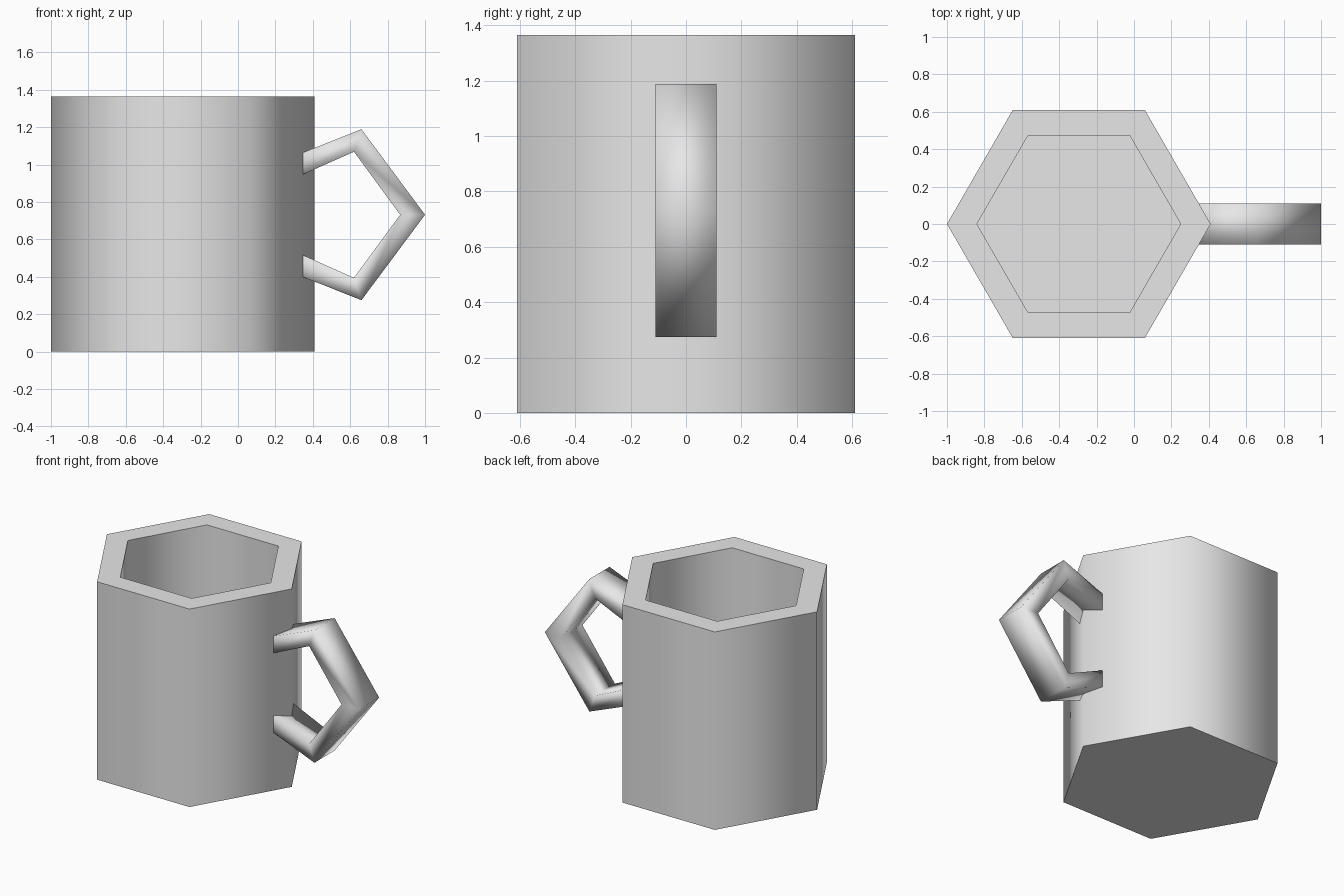
import bpy, bmesh, math

cube = bpy.data.objects.get("Cube")
if cube:
    bpy.data.objects.remove(cube, do_unlink=True)

CENTRE_X = -0.295
HEIGHT = 1.365

grey = bpy.data.materials.new("light_grey")
grey.use_nodes = True
grey.diffuse_color = (0.8, 0.8, 0.8, 1)
grey.node_tree.nodes["Principled BSDF"].inputs["Base Color"].default_value = (0.8, 0.8, 0.8, 1)


def finish(name, bm, smooth_angle):
    bmesh.ops.recalc_face_normals(bm, faces=bm.faces)
    mesh = bpy.data.meshes.new(name)
    bm.to_mesh(mesh)
    bm.free()
    mesh.materials.append(grey)
    obj = bpy.data.objects.new(name, mesh)
    bpy.context.collection.objects.link(obj)
    bpy.ops.object.select_all(action='DESELECT')
    obj.select_set(True)
    bpy.context.view_layer.objects.active = obj
    bpy.ops.object.shade_smooth_by_angle(angle=math.radians(smooth_angle))
    return obj


def bridge(bm, a, b):
    for i in range(len(a)):
        j = (i + 1) % len(a)
        bm.faces.new((a[i], a[j], b[j], b[i]))


# Hexagonal cup: outer wall, rim, inner wall and floor
bm = bmesh.new()
rings = []
for radius, z in ((0.705, 0), (0.705, HEIGHT), (0.545, HEIGHT), (0.545, 0.135)):
    rings.append([bm.verts.new((CENTRE_X + radius * math.cos(math.tau * i / 6),
                                radius * math.sin(math.tau * i / 6), z))
                  for i in range(6)])
for lower, upper in zip(rings, rings[1:]):
    bridge(bm, lower, upper)
bm.faces.new(rings[0])
bm.faces.new(rings[-1])
finish("cup", bm, 75)

# Angular handle: rectangular band along a pentagon arc, ends set into the wall
outer = [(0.29, 0.31), (0.66, 0.457), (1.0, 0)]
inner = [(0.29, 0.19), (0.62, 0.337), (0.867, 0)]
bm = bmesh.new()
sections = []
for (ox, oz), (ix, iz) in zip(outer + outer[-2::-1], inner + inner[-2::-1]):
    side = 1 if len(sections) < 3 else -1
    sections.append([bm.verts.new((x, y, 0.732 + side * z))
                     for x, y, z in ((ox, -0.11, oz), (ox, 0.11, oz),
                                     (ix, 0.11, iz), (ix, -0.11, iz))])
for a, b in zip(sections, sections[1:]):
    bridge(bm, a, b)
bm.faces.new(sections[0])
bm.faces.new(sections[-1])
finish("handle", bm, 180)
